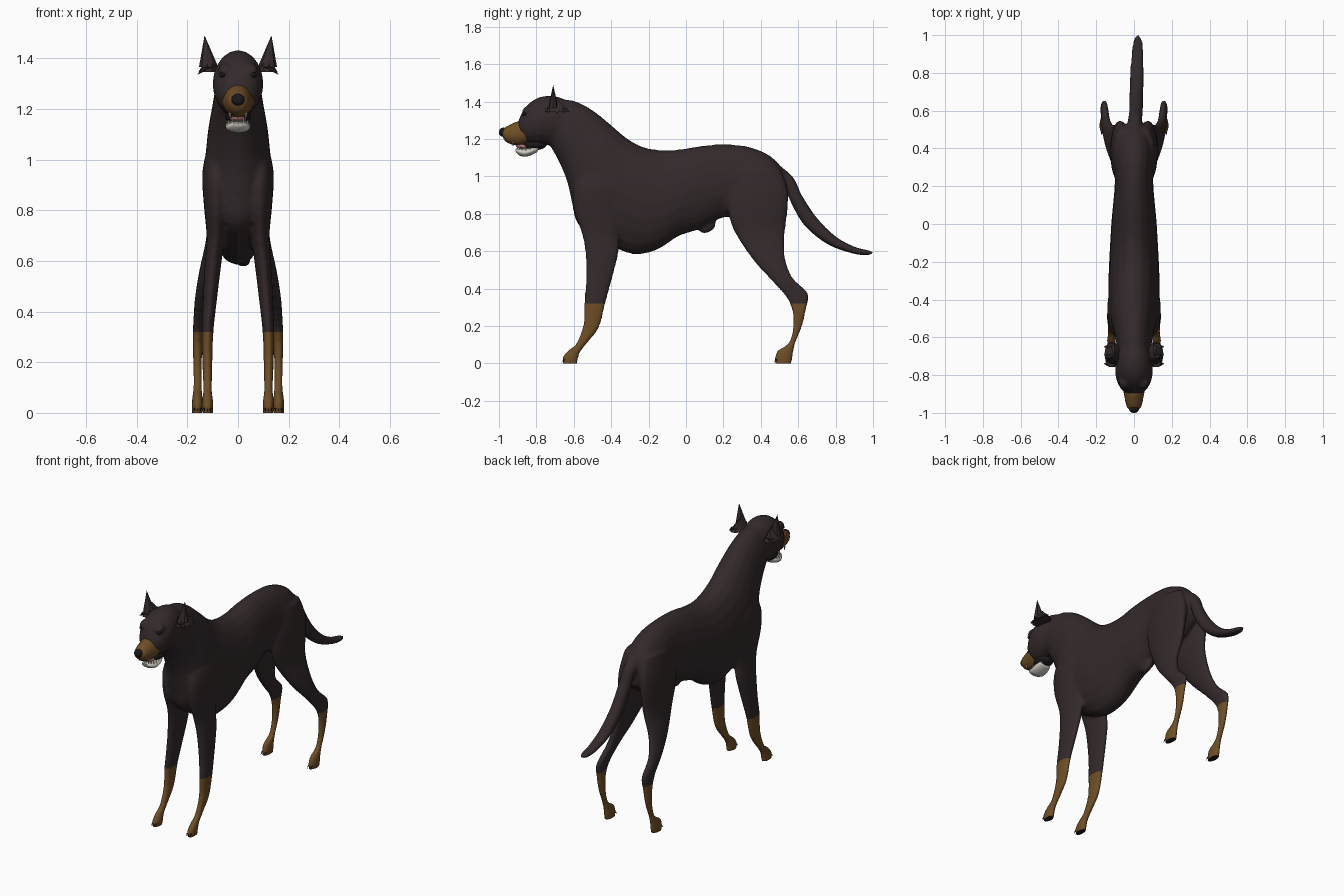
import bpy, bmesh, math
from mathutils import Vector, Matrix

if "Cube" in bpy.data.objects:
    bpy.data.objects.remove(bpy.data.objects["Cube"], do_unlink=True)


def material(name, red, green, blue):
    mat = bpy.data.materials.new(name)
    mat.use_nodes = True
    color = (red, green, blue, 1)
    mat.diffuse_color = color
    shader = next(n for n in mat.node_tree.nodes if n.type == "BSDF_PRINCIPLED")
    shader.inputs["Base Color"].default_value = color
    shader.inputs["Roughness"].default_value = 0.8
    return mat


COAT = material("dark brown coat", .033, .022, .023)
TAN = material("tan fur", .155, .076, .019)
BLACK = material("black", .011, .009, .010)
WHITE = material("ivory", .62, .59, .53)
PINK = material("pink tongue", .48, .19, .19)


def catmull(a, b, c, d, t):
    return tuple(.5 * (2 * q + (r - p) * t + (2 * p - 5 * q + 4 * r - s) * t ** 2
                       + (3 * q - p - 3 * r + s) * t ** 3)
                 for p, q, r, s in zip(a, b, c, d))


def add_loft(bm, sections, side=1, steps=4, sides=20):
    """Sections are (y, z) of one edge, (y, z) of the other edge, centre x, half width."""
    last = len(sections) - 1
    rows = []
    for i in range(last):
        near = [sections[max(0, min(last, i + k))] for k in (-1, 0, 1, 2)]
        rows += [catmull(*near, s / steps) for s in range(steps)]
    rows.append(sections[-1])
    rings = []
    for y1, z1, y2, z2, x, w in rows:
        ring = []
        for k in range(sides):
            angle = math.tau * k / sides
            c, s = math.cos(angle), math.sin(angle)
            ring.append(bm.verts.new((side * (x + w * s),
                                      (y1 + y2) / 2 + c * (y1 - y2) / 2,
                                      (z1 + z2) / 2 + c * (z1 - z2) / 2)))
        rings.append(ring)
    faces = [bm.faces.new(rings[0]), bm.faces.new(rings[-1])]
    for low, high in zip(rings, rings[1:]):
        for k in range(sides):
            n = (k + 1) % sides
            faces.append(bm.faces.new((low[k], low[n], high[n], high[k])))
    bmesh.ops.recalc_face_normals(bm, faces=faces)


def add_ball(bm, place, size, tilt=0):
    matrix = (Matrix.Translation(place) @ Matrix.Rotation(tilt, 4, "X")
              @ Matrix.Diagonal((*size, 1)))
    bmesh.ops.create_uvsphere(bm, u_segments=20, v_segments=12, radius=1, matrix=matrix)


def add_cone(bm, base, tip, width, depth, sides=8):
    base, tip = Vector(base), Vector(tip)
    ring = [bm.verts.new(base + Vector((width * math.cos(math.tau * k / sides),
                                        depth * math.sin(math.tau * k / sides), 0)))
            for k in range(sides)]
    top = bm.verts.new(tip)
    faces = [bm.faces.new(ring)]
    faces += [bm.faces.new((ring[k], ring[(k + 1) % sides], top)) for k in range(sides)]
    bmesh.ops.recalc_face_normals(bm, faces=faces)


def finish(bm, name, *mats, angle=50):
    mesh = bpy.data.meshes.new(name)
    bm.to_mesh(mesh)
    bm.free()
    obj = bpy.data.objects.new(name, mesh)
    bpy.context.collection.objects.link(obj)
    for mat in mats:
        mesh.materials.append(mat)
    bpy.ops.object.select_all(action="DESELECT")
    obj.select_set(True)
    bpy.context.view_layer.objects.active = obj
    bpy.ops.object.shade_smooth_by_angle(angle=math.radians(angle))
    return obj


# Neck, chest, belly and rump: back line, then belly line
TORSO = [
    (-.68, 1.41, -.73, 1.17, 0, .085), (-.60, 1.405, -.68, 1.08, 0, .093),
    (-.50, 1.355, -.635, .97, 0, .105), (-.40, 1.275, -.61, .86, 0, .122),
    (-.31, 1.2, -.575, .74, 0, .132), (-.22, 1.155, -.44, .65, 0, .136),
    (-.12, 1.14, -.29, .585, 0, .132), (-.03, 1.145, -.16, .605, 0, .126),
    (.06, 1.16, -.04, .68, 0, .12), (.15, 1.17, .08, .72, 0, .11),
    (.25, 1.17, .20, .78, 0, .102), (.35, 1.155, .33, .77, 0, .108),
    (.45, 1.11, .44, .79, 0, .1), (.52, 1.04, .53, .86, 0, .06)]
# Skull: crown line, then throat line
SKULL = [
    (-.62, 1.40, -.67, 1.15, 0, .08), (-.70, 1.43, -.72, 1.165, 0, .095),
    (-.78, 1.425, -.78, 1.17, 0, .1), (-.84, 1.39, -.83, 1.17, 0, .09),
    (-.88, 1.335, -.86, 1.185, 0, .07), (-.90, 1.285, -.88, 1.2, 0, .05)]
# Legs: front edge, then back edge
FRONT_LEG = [
    (-.54, 1.08, -.34, 1.06, .07, .045), (-.60, .95, -.30, .95, .085, .056),
    (-.60, .82, -.32, .82, .085, .05), (-.56, .70, -.355, .69, .088, .036),
    (-.54, .60, -.36, .59, .098, .033), (-.535, .46, -.395, .45, .11, .028),
    (-.545, .32, -.43, .32, .12, .023), (-.55, .21, -.465, .19, .121, .02),
    (-.585, .11, -.535, .10, .12, .018), (-.625, .075, -.565, .06, .12, .02),
    (-.66, .035, -.575, .03, .12, .023), (-.66, 0, -.58, 0, .12, .022)]
HIND_LEG = [
    (.26, 1.04, .50, 1.05, .06, .045), (.22, .92, .545, .93, .07, .053),
    (.225, .80, .545, .82, .078, .048), (.265, .69, .53, .70, .085, .04),
    (.36, .55, .53, .57, .12, .033), (.45, .45, .57, .46, .145, .025),
    (.53, .36, .655, .375, .156, .02), (.565, .29, .645, .30, .16, .019),
    (.572, .20, .622, .20, .16, .018), (.55, .11, .585, .11, .16, .018),
    (.49, .07, .575, .06, .16, .02), (.475, .035, .57, .03, .16, .023),
    (.475, 0, .565, 0, .16, .022)]
# Tail: upper edge, then lower edge
TAIL = [
    (.46, 1.09, .46, .96, 0, .045), (.57, 1.0, .53, .93, .005, .038),
    (.62, .90, .56, .86, .01, .037), (.70, .78, .63, .74, .012, .037),
    (.80, .68, .75, .64, .015, .037), (.90, .625, .88, .59, .018, .033),
    (.97, .607, .965, .577, .02, .025), (1.0, .598, 1.0, .587, .02, .01)]

bm = bmesh.new()
for part in (TORSO, SKULL, TAIL):
    add_loft(bm, part)
for side in (-1, 1):
    for leg in (FRONT_LEG, HIND_LEG):
        add_loft(bm, leg, side)
add_ball(bm, (0, .115, .73), (.025, .05, .03), .5)
# Brow ridges
for side in (-1, 1):
    add_ball(bm, (side * .05, -.845, 1.355), (.03, .035, .022), .5)
rough = finish(bm, "body")

# Fuse the overlapping volumes into one skin
fuse = rough.modifiers.new("fuse", "REMESH")
fuse.mode = "VOXEL"
fuse.voxel_size = .009
bpy.ops.object.modifier_apply(modifier=fuse.name)
bm = bmesh.new()
bm.from_mesh(rough.data)
bpy.data.objects.remove(rough, do_unlink=True)
for _ in range(4):
    bmesh.ops.smooth_vert(bm, verts=bm.verts, factor=.5,
                          use_axis_x=True, use_axis_y=True, use_axis_z=True)
for v in bm.verts:
    if v.co.z < .009:
        v.co.z = 0

# Tan socks below a clean line, dark pads under the paws
SOCK = .32
bmesh.ops.bisect_plane(bm, geom=bm.verts[:] + bm.edges[:] + bm.faces[:],
                       plane_co=(0, 0, SOCK), plane_no=(0, 0, 1))
bm.normal_update()
for face in bm.faces:
    z = face.calc_center_median().z
    if z < SOCK:
        face.material_index = 2 if z < .02 and face.normal.z < -.6 else 1
finish(bm, "body", COAT, TAN, BLACK, angle=60)

# Claws
bm = bmesh.new()
for side in (-1, 1):
    for x, y in ((.12, -.65), (.16, .485)):
        for offset in (-.012, 0, .012):
            add_cone(bm, (side * x + offset, y, .02),
                     (side * x + offset, y - .016, .004), .004, .007, 6)
finish(bm, "claws", BLACK)

# Muzzle and nose
bm = bmesh.new()
add_loft(bm, [(-.835, 1.275, -.825, 1.20, 0, .05), (-.86, 1.295, -.85, 1.175, 0, .063),
              (-.90, 1.293, -.89, 1.165, 0, .054), (-.94, 1.277, -.935, 1.172, 0, .046),
              (-.97, 1.26, -.965, 1.188, 0, .038), (-.985, 1.245, -.98, 1.21, 0, .024)])
finish(bm, "muzzle", TAN)
bm = bmesh.new()
add_ball(bm, (0, -.98, 1.237), (.026, .02, .024), -.3)
finish(bm, "nose", BLACK)

# Dark mouth lining, pale lower jaw and tongue
bm = bmesh.new()
add_ball(bm, (0, -.81, 1.17), (.05, .065, .03))
finish(bm, "mouth_lining", BLACK)
bm = bmesh.new()
add_loft(bm, [(-.785, 1.17, -.795, 1.13, 0, .035), (-.82, 1.16, -.825, 1.115, 0, .047),
              (-.86, 1.15, -.86, 1.105, 0, .048), (-.895, 1.15, -.89, 1.112, 0, .038),
              (-.912, 1.145, -.91, 1.13, 0, .02)])
# Lower teeth in an arc, upper fangs as a pair
for k in range(11):
    a = math.pi * k / 10
    x, y = .039 * math.cos(a), -.835 - .068 * math.sin(a)
    add_cone(bm, (x, y, 1.135), (x, y, 1.172 if k in (3, 7) else 1.16), .007, .007, 6)
for side in (-1, 1):
    add_cone(bm, (side * .032, -.925, 1.185), (side * .03, -.925, 1.155), .006, .006, 6)
finish(bm, "lower_jaw", WHITE)
bm = bmesh.new()
add_ball(bm, (0, -.86, 1.16), (.03, .05, .014), -.1)
finish(bm, "tongue", PINK)

# Pointed ears with flared bases, and eyes
for side, label in ((-1, "right"), (1, "left")):
    bm = bmesh.new()
    add_cone(bm, (side * .116, -.71, 1.365), (side * .132, -.71, 1.49), .038, .027, 8)
    add_cone(bm, (side * .115, -.69, 1.345), (side * .105, -.7, 1.425), .042, .07, 10)
    for y in (-.74, -.69, -.65):
        add_cone(bm, (side * .12, y, 1.365), (side * .16, y, 1.335), .022, .02, 6)
    finish(bm, label + "_ear", COAT, angle=30)
    bm = bmesh.new()
    add_ball(bm, (side * .06, -.862, 1.335), (.013, .013, .011))
    finish(bm, label + "_eye", BLACK)
